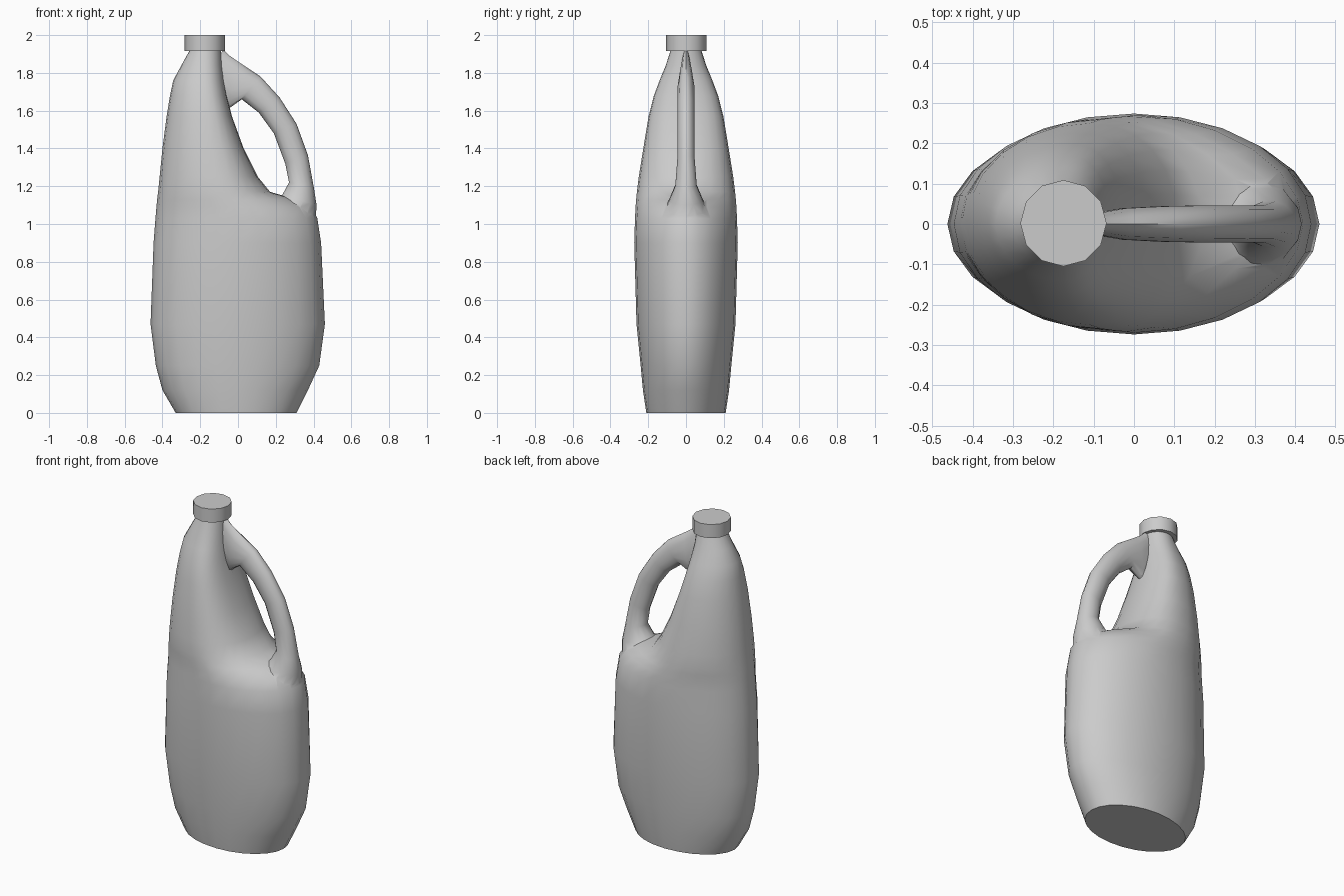
import bpy, bmesh, math
from mathutils import Vector

if "Cube" in bpy.data.objects:
    bpy.data.objects.remove(bpy.data.objects["Cube"])


def power(v, e):
    return math.copysign(abs(v) ** e, v)


def loft(name, rings):
    """Skin a list of equal-length rings and close both ends."""
    bm = bmesh.new()
    vs = [[bm.verts.new(p) for p in ring] for ring in rings]
    n = len(vs[0])
    for a, b in zip(vs, vs[1:]):
        for i in range(n):
            j = (i + 1) % n
            bm.faces.new((a[i], a[j], b[j], b[i]))
    bm.faces.new(vs[0][::-1])
    bm.faces.new(vs[-1])
    bmesh.ops.recalc_face_normals(bm, faces=bm.faces)
    mesh = bpy.data.meshes.new(name)
    bm.to_mesh(mesh)
    bm.free()
    obj = bpy.data.objects.new(name, mesh)
    bpy.context.collection.objects.link(obj)
    return obj


def smooth(obj, angle):
    bpy.ops.object.select_all(action='DESELECT')
    obj.select_set(True)
    bpy.context.view_layer.objects.active = obj
    bpy.ops.object.shade_smooth_by_angle(angle=math.radians(angle))


# Bottle body: z, left x, widest x, right x, half depth, right-side squareness
sections = [
    (0.00, -0.33, 0.00, 0.31, 0.210, 2.0),
    (0.12, -0.40, 0.00, 0.37, 0.228, 2.0),
    (0.25, -0.435, 0.00, 0.43, 0.240, 2.0),
    (0.47, -0.463, 0.00, 0.46, 0.262, 2.0),
    (0.90, -0.447, 0.00, 0.44, 0.274, 2.0),
    (1.03, -0.437, 0.00, 0.42, 0.270, 1.9),
    (1.09, -0.432, -0.02, 0.39, 0.267, 1.6),
    (1.13, -0.428, -0.05, 0.31, 0.264, 1.6),
    (1.17, -0.423, -0.08, 0.17, 0.260, 2.0),
    (1.25, -0.415, -0.11, 0.105, 0.250, 2.2),
    (1.40, -0.40, -0.14, 0.03, 0.226, 2.4),
    (1.57, -0.378, -0.16, -0.032, 0.198, 2.4),
    (1.68, -0.36, -0.17, -0.06, 0.170, 2.3),
    (1.76, -0.343, -0.175, -0.075, 0.140, 2.2),
    (1.84, -0.30, -0.175, -0.085, 0.107, 2.0),
    (1.93, -0.25, -0.175, -0.09, 0.078, 2.0),
]


def body_ring(z, xl, xc, xr, d, p, n=24):
    ring = []
    for i in range(n):
        a = math.tau * i / n
        c, s = math.cos(a), math.sin(a)
        if c > 0:
            ring.append((xc + (xr - xc) * power(c, 2 / p), d * power(s, 2 / p), z))
        else:
            ring.append((xc + (xc - xl) * c, d * s, z))
    return ring


body = loft("bottle_body", [body_ring(*s) for s in sections])

# Handle: outer x, z, inner x, z, half width; flared where it meets the body
grips = [
    (-0.08, 1.925, -0.14, 1.78, 0.018),
    (-0.05, 1.895, -0.11, 1.68, 0.030),
    (0.00, 1.86, -0.05, 1.61, 0.040),
    (0.12, 1.78, 0.02, 1.66, 0.045),
    (0.22, 1.67, 0.11, 1.59, 0.047),
    (0.31, 1.53, 0.19, 1.48, 0.047),
    (0.37, 1.365, 0.25, 1.32, 0.047),
    (0.402, 1.19, 0.27, 1.22, 0.058),
    (0.416, 1.10, 0.235, 1.155, 0.090),
    (0.41, 1.00, 0.14, 1.08, 0.130),
]


def grip_ring(xo, zo, xi, zi, w, n=14):
    outer, inner = Vector((xo, 0, zo)), Vector((xi, 0, zi))
    mid, half = (outer + inner) / 2, (outer - inner) / 2
    return [mid + half * math.cos(math.tau * i / n)
            + Vector((0, w * math.sin(math.tau * i / n), 0)) for i in range(n)]


handle = loft("handle", [grip_ring(*g) for g in grips])

# Fuse the handle into the bottle
union = body.modifiers.new("join_handle", 'BOOLEAN')
union.operation = 'UNION'
union.solver = 'EXACT'
union.object = handle
bpy.context.view_layer.objects.active = body
bpy.ops.object.modifier_apply(modifier=union.name)
bpy.data.objects.remove(handle)
smooth(body, 50)

# Screw cap
bpy.ops.mesh.primitive_cylinder_add(vertices=12, radius=0.107, depth=0.083,
                                    location=(-0.175, 0.002, 1.9585))
cap = bpy.context.object
cap.name = "cap"
smooth(cap, 40)
